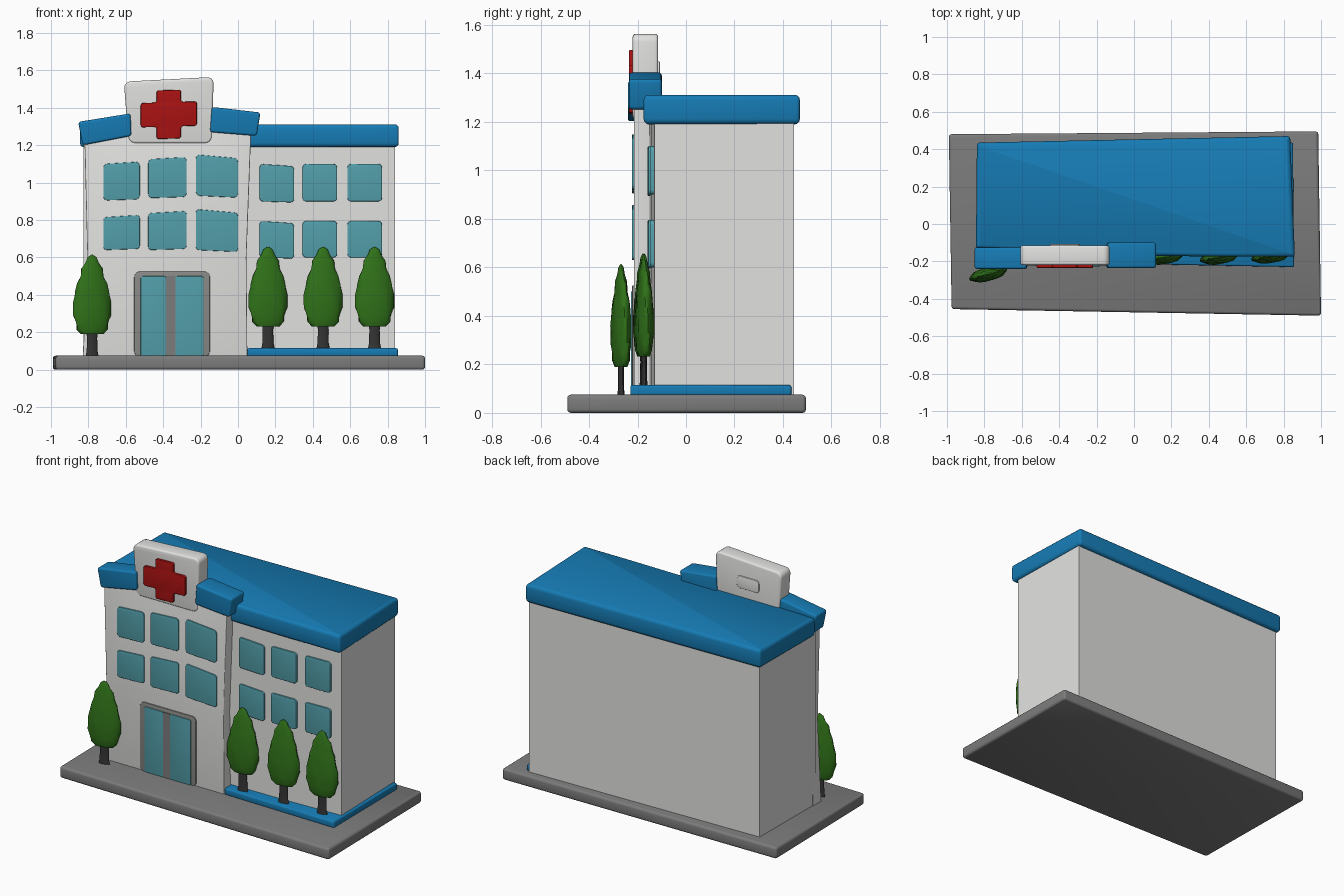
import bpy, bmesh, math
from mathutils import Vector, Matrix

cube = bpy.data.objects.get("Cube")
if cube:
    bpy.data.objects.remove(cube, do_unlink=True)


def material(name, r, g, b):
    m = bpy.data.materials.new(name)
    m.use_nodes = True
    m.diffuse_color = (r, g, b, 1)
    shader = m.node_tree.nodes["Principled BSDF"]
    shader.inputs["Base Color"].default_value = (r, g, b, 1)
    shader.inputs["Roughness"].default_value = 0.7
    return m


WALL = material("wall white", 0.76, 0.76, 0.75)
BLUE = material("roof blue", 0.008, 0.2, 0.46)
PAVE = material("pavement grey", 0.2, 0.2, 0.2)
TRIM = material("door frame grey", 0.26, 0.26, 0.25)
GLASS = material("glass teal", 0.09, 0.36, 0.42)
RED = material("cross red", 0.4, 0.006, 0.006)
LEAF = material("leaf green", 0.03, 0.17, 0.01)
BARK = material("bark dark grey", 0.035, 0.035, 0.035)


def finish(bm, name, mat):
    bmesh.ops.recalc_face_normals(bm, faces=bm.faces)
    mesh = bpy.data.meshes.new(name)
    bm.to_mesh(mesh)
    bm.free()
    obj = bpy.data.objects.new(name, mesh)
    bpy.context.collection.objects.link(obj)
    mesh.materials.append(mat)
    bpy.ops.object.select_all(action='DESELECT')
    obj.select_set(True)
    bpy.context.view_layer.objects.active = obj
    bpy.ops.object.shade_smooth_by_angle(angle=math.radians(40))
    return obj


def prism(name, outline, lo, hi, mat, axis='Y', corner=0, bevel=0):
    """Extrude an outline along an axis, round its corners, then soften its rims."""
    bm = bmesh.new()
    def point(a, b, d):
        return (a, d, b) if axis == 'Y' else (a, b, d)
    base = bm.faces.new([bm.verts.new(point(a, b, lo)) for a, b in outline])
    ext = bmesh.ops.extrude_face_region(bm, geom=[base])
    moved = [v for v in ext["geom"] if isinstance(v, bmesh.types.BMVert)]
    bmesh.ops.translate(bm, verts=moved, vec=point(0, 0, hi - lo))
    k = 1 if axis == 'Y' else 2
    if corner:
        sides = [e for e in bm.edges if abs(e.verts[0].co[k] - e.verts[1].co[k]) > 1e-5]
        bmesh.ops.bevel(bm, geom=sides, offset=corner, segments=4, profile=0.5, affect='EDGES')
    if bevel:
        rims = [e for e in bm.edges if abs(e.verts[0].co[k] - e.verts[1].co[k]) < 1e-5]
        bmesh.ops.bevel(bm, geom=rims, offset=bevel, segments=3, profile=0.5, affect='EDGES')
    return finish(bm, name, mat)


def rect(x0, x1, z0, z1, skew=0):
    return [(x0, z0), (x1, z0 + skew / 2), (x1, z1 + skew), (x0, z1)]


# Ground slab and blue plinth around the right-hand wing
prism("pavement", [(-0.975, -0.455), (1, -0.49), (0.985, 0.495), (-0.99, 0.48)],
      0, 0.075, PAVE, 'Z', 0.015, 0.015)
prism("plinth", [(0.05, -0.215), (0.855, -0.23), (0.85, 0.435), (0.05, 0.40)],
      0.07, 0.115, BLUE, 'Z', 0.01, 0.01)

# Walls
prism("main_walls", [(-0.825, -0.16), (0.05, -0.15), (0.45, -0.145), (0.84, -0.13),
                     (0.825, 0.445), (-0.82, 0.41)], 0.07, 1.22, WALL, 'Z')
prism("entrance_wall", [(-0.83, 0.07), (0.05, 0.07), (0.045, 0.6), (0.07, 1.27), (-0.14, 1.29),
                        (-0.58, 1.27), (-0.82, 1.21), (-0.805, 0.6)],
      -0.215, -0.13, WALL, 'Y', 0, 0.005)

# Flat roof and the two tilted parapet blocks
prism("roof", [(-0.845, -0.13), (0.1, -0.17), (0.5, -0.175), (0.86, -0.175), (0.835, 0.47),
               (-0.84, 0.435)], 1.19, 1.312, BLUE, 'Z', 0.015, 0.022)
prism("parapet_right", [(-0.83, 1.2), (-0.57, 1.25), (-0.575, 1.37), (-0.855, 1.325)],
      -0.24, -0.125, BLUE, 'Y', 0.015, 0.012)
prism("parapet_left", [(-0.15, 1.27), (0.1, 1.25), (0.12, 1.375), (-0.14, 1.405)],
      -0.235, -0.1, BLUE, 'Y', 0.015, 0.012)

# Rooftop sign board with its cross and back panel
prism("sign_board", [(-0.585, 1.21), (-0.14, 1.21), (-0.13, 1.565), (-0.61, 1.54)],
      -0.22, -0.115, WALL, 'Y', 0.035, 0.012)
prism("sign_back_panel", rect(-0.45, -0.29, 1.37, 1.45), -0.12, -0.108, WALL, 'Y', 0.02, 0.003)
arm, wide, tall = 0.065, 0.15, 0.13
quarter = [(arm, tall), (arm, arm), (wide, arm)]
cross = quarter + [(a, -b) for a, b in reversed(quarter)]
cross += [(-a, -b) for a, b in quarter] + [(-a, b) for a, b in reversed(quarter)]
prism("sign_cross", [(-0.37 + a, 1.365 + b + 0.03 * a) for a, b in cross],
      -0.235, -0.21, RED, 'Y', 0.012, 0.004)

# Two rows of three windows on each wing
for i, (x0, x1) in enumerate([(-0.72, -0.525), (-0.48, -0.275), (-0.225, 0.0)]):
    rise = 0.018 * i
    skew = 0.012 if i < 2 else -0.02
    prism(f"entrance_window_low_{i}", rect(x0, x1, 0.64, 0.815 + 1.2 * rise, skew),
          -0.223, -0.21, GLASS, 'Y', 0.018, 0.003)
    prism(f"entrance_window_high_{i}", rect(x0, x1, 0.905 + 0.7 * rise, 1.1 + 1.4 * rise, skew),
          -0.223, -0.21, GLASS, 'Y', 0.022, 0.003)
for i, (x0, x1) in enumerate([(0.115, 0.3), (0.345, 0.53), (0.585, 0.77)]):
    y = (-0.158, -0.155, -0.147)[i]
    skew = -0.012 if i == 0 else 0
    for row, z0, z1 in (("low", 0.6, 0.795), ("high", 0.9, 1.1)):
        pane = prism(f"wing_window_{row}_{i}", rect(x0, x1, z0, z1, skew), y, y + 0.03,
                     GLASS, 'Y', 0.02, 0.003)

# Entrance: frame plate with two glass doors and a central post
prism("door_frame", rect(-0.555, -0.15, 0.07, 0.525), -0.222, -0.2, TRIM, 'Y', 0.03, 0.003)
prism("door_post", rect(-0.385, -0.335, 0.07, 0.5), -0.227, -0.215, PAVE, 'Y')
for side, x0, x1 in (("right", -0.52, -0.385), ("left", -0.335, -0.185)):
    prism(f"door_{side}", rect(x0, x1, 0.07, 0.5), -0.227, -0.21, GLASS, 'Y', 0.01, 0.002)


def lathe(name, profile, mat, place, steps=24, ripple=0):
    """Spin a radius/height profile into a closed solid with optional lobes."""
    bm = bmesh.new()
    rings = []
    for j, (r, z) in enumerate(profile):
        ring = []
        for s in range(steps):
            a = math.tau * s / steps
            rr = r * (1 + ripple * math.cos(6 * a + j * 1.3))
            ring.append(bm.verts.new(place @ Vector((rr * math.cos(a), rr * math.sin(a), z))))
        rings.append(ring)
    for low, high in zip(rings, rings[1:]):
        for s in range(steps):
            t = (s + 1) % steps
            bm.faces.new((low[s], low[t], high[t], high[s]))
    bm.faces.new(rings[0])
    bm.faces.new(rings[-1])
    return finish(bm, name, mat)


# Flattened trees: a dark trunk under a pointed crown
crown = [(0.02, 0.125), (0.06, 0.12), (0.085, 0.145), (0.09, 0.18), (0.102, 0.22), (0.1, 0.29),
         (0.09, 0.35), (0.083, 0.39), (0.064, 0.43), (0.058, 0.47), (0.036, 0.5),
         (0.025, 0.53), (0.004, 0.545)]
trunk = [(0.036, 0), (0.03, 0.03), (0.028, 0.1), (0.034, 0.15)]
trees = [(-0.78, -0.268, 0.07, 14), (0.16, -0.178, 0.112, 8), (0.455, -0.178, 0.112, 8),
         (0.73, -0.172, 0.112, 8)]
for i, (x, y, z, turn) in enumerate(trees):
    place = (Matrix.Translation((x, y, z)) @ Matrix.Rotation(math.radians(turn), 4, 'Z')
             @ Matrix.Diagonal((1, 0.36, 1, 1)))
    lathe(f"tree_trunk_{i}", trunk, BARK, place, 12)
    lathe(f"tree_crown_{i}", crown, LEAF, place, 24, 0.05)
